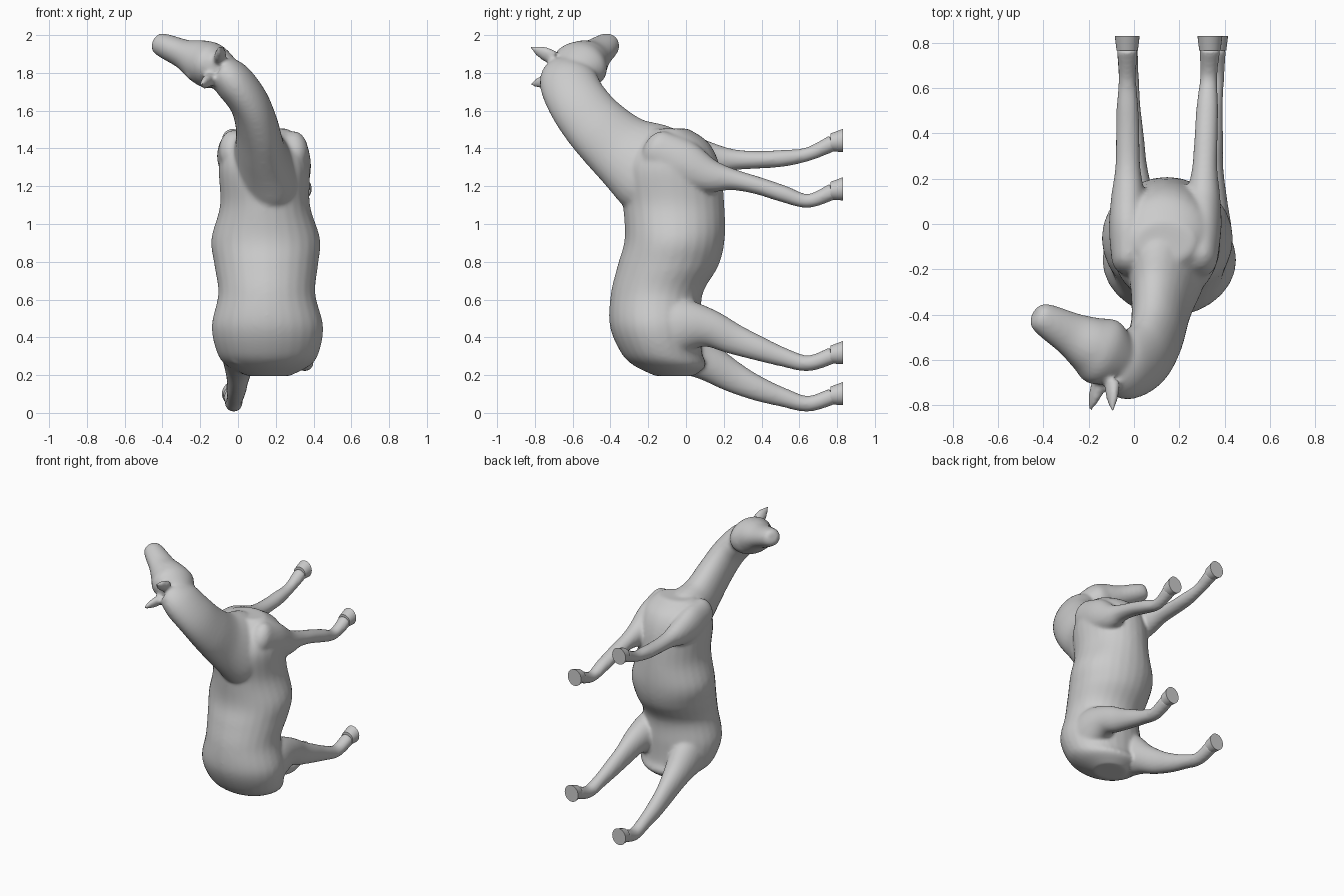
import bpy, bmesh, math
from mathutils import Vector

if "Cube" in bpy.data.objects:
    bpy.data.objects.remove(bpy.data.objects["Cube"])

N = 28
X = Vector((1, 0, 0))
Z = Vector((0, 0, 1))


def spline(keys, steps):
    """Catmull-Rom through section keys (x, y, z, half_a, half_b)."""
    out = []
    n = len(keys)
    for i in range(n - 1):
        quad = [keys[max(0, min(n - 1, i + k))] for k in (-1, 0, 1, 2)]
        for s in range(steps):
            t = s / steps
            out.append([0.5 * (2 * b + (c - a) * t + (2 * a - 5 * b + 4 * c - d) * t * t
                               + (3 * b - a - 3 * c + d) * t ** 3) for a, b, c, d in zip(*quad)])
    return out + [list(keys[-1])]


def tube(bm, keys, side, steps=6, axis=None, dome=False):
    """Loft ellipses along a path; half_a runs along side, half_b across it."""
    secs = spline(keys, steps)
    if dome:  # round off the starting end
        first = secs[0]
        back = (Vector(first[:3]) - Vector(secs[1][:3])).normalized() * first[3]
        secs = [[*(Vector(first[:3]) + back * math.sin(w)), first[3] * math.cos(w), first[4] * math.cos(w)]
                for w in (1.4, 1.1, .8, .4)] + secs
    pts = [Vector(s[:3]) for s in secs]
    rings = []
    for i, s in enumerate(secs):
        t = axis or (pts[min(i + 1, len(pts) - 1)] - pts[max(i - 1, 0)]).normalized()
        u = (side - t * side.dot(t)).normalized()
        v = t.cross(u)
        rings.append([bm.verts.new(pts[i] + u * s[3] * math.cos(w) + v * s[4] * math.sin(w))
                      for w in (2 * math.pi * k / N for k in range(N))])
    for r, q in zip(rings, rings[1:]):
        for k in range(N):
            j = (k + 1) % N
            bm.faces.new((r[k], r[j], q[j], q[k]))
    bm.faces.new(rings[0][::-1])
    bm.faces.new(rings[-1])


def finish(bm, name):
    bmesh.ops.recalc_face_normals(bm, faces=bm.faces)
    me = bpy.data.meshes.new(name)
    bm.to_mesh(me)
    bm.free()
    ob = bpy.data.objects.new(name, me)
    bpy.context.collection.objects.link(ob)
    return ob


def hoof(name, x, z):
    bm = bmesh.new()
    tube(bm, [(x, .765, z - .01, .047, .047), (x, .83, z, .055, .061)], X, 3, Vector((0, 1, 0)))
    ob = finish(bm, name)
    bpy.ops.object.select_all(action='DESELECT')
    ob.select_set(True)
    bpy.context.view_layer.objects.active = ob
    bpy.ops.object.shade_smooth_by_angle(angle=math.radians(40))


def leg(bm, name, x0, x1, heights, widths, depths):
    """Leg with evenly spaced stations from the trunk out to the pastern."""
    last = len(heights) - 1
    keys = [(x0 + (x1 - x0) * i / last, -.15 + .93 * i / last, z, a, b)
            for i, (z, a, b) in enumerate(zip(heights, widths, depths))]
    tube(bm, keys, X, dome=True)
    hoof(name + "_hoof", x1, heights[-1] + .012)


body = bmesh.new()

# trunk from rump to chest: z, y, half width, half depth
trunk = [(.195, -.06, .11, .1), (.25, -.085, .22, .19), (.32, -.13, .27, .215), (.46, -.16, .295, .243),
         (.63, -.155, .257, .243), (.78, -.095, .274, .267), (.92, -.06, .288, .265),
         (1.1, -.065, .238, .268), (1.3, -.085, .24, .265), (1.43, -.07, .205, .19), (1.505, -.08, .13, .09)]
tube(body, [(.165 - .02 * z, y, z, a, b) for z, y, a, b in trunk], X, axis=Z)

# neck
tube(body, [(.15, -.06, 1.2, .19, .23), (.14, -.195, 1.3, .168, .25), (.12, -.345, 1.4, .128, .197),
            (.1, -.48, 1.525, .112, .172), (.055, -.575, 1.65, .105, .16), (-.03, -.625, 1.76, .105, .152),
            (-.1, -.63, 1.81, .09, .12)], Vector((1, 0, .35)), dome=True)

# head along one axis from poll to muzzle: fraction, half width, half depth
poll, muzzle = Vector((-.03, -.625, 1.79)), Vector((-.438, -.396, 1.964))
across = Vector((.447, 0, .894))
tube(body, [(*poll.lerp(muzzle, f), a, b) for f, a, b in
            ((0, .07, .09), (.25, .12, .153), (.43, .113, .125), (.62, .08, .097),
             (.86, .066, .076), (.96, .056, .06), (1, .035, .035))], across)

# eye ridges and ears, one per side
brow, ear_root = Vector((-.21, -.585, 1.865)), Vector((-.125, -.70, 1.82))
for s in (-1, 1):
    r = bmesh.ops.create_uvsphere(body, u_segments=12, v_segments=8, radius=.03)
    bmesh.ops.translate(body, verts=r['verts'], vec=brow + across * s * .08)
    root = ear_root + across * s * .065
    tip = ear_root + Vector((-.02, -.125, .018)) + across * s * .112
    tube(body, [(*root, .042, .032), (*root.lerp(tip, .5), .037, .024), (*tip, .007, .007)], across)

# forelegs
fore_w = (.075, .085, .075, .056, .052, .049, .039, .048)
fore_d = (.11, .125, .093, .057, .047, .045, .037, .045)
leg(body, "front_left", -.025, -.03, (1.39, 1.36, 1.345, 1.34, 1.34, 1.348, 1.37, 1.43), fore_w, fore_d)
leg(body, "front_right", .295, .335, (1.39, 1.32, 1.258, 1.235, 1.203, 1.16, 1.122, 1.174), fore_w, fore_d)

# hind legs
hind_w = (.12, .11, .083, .06, .053, .045, .045, .048)
hind_d = (.19, .148, .103, .083, .066, .051, .042, .045)
leg(body, "back_left", 0.02, -.03, (.42, .35, .27, .19, .128, .082, .048, .09), hind_w, hind_d)
leg(body, "back_right", .315, .36, (.43, .46, .45, .393, .342, .295, .262, .307), hind_w, hind_d)

# fuse everything into one smooth skin
horse = finish(body, "horse_body")
rm = horse.modifiers.new("fuse", 'REMESH')
rm.mode = 'VOXEL'
rm.voxel_size = .011
rm.use_smooth_shade = True
sm = horse.modifiers.new("soften", 'SMOOTH')
sm.factor = .5
sm.iterations = 10
